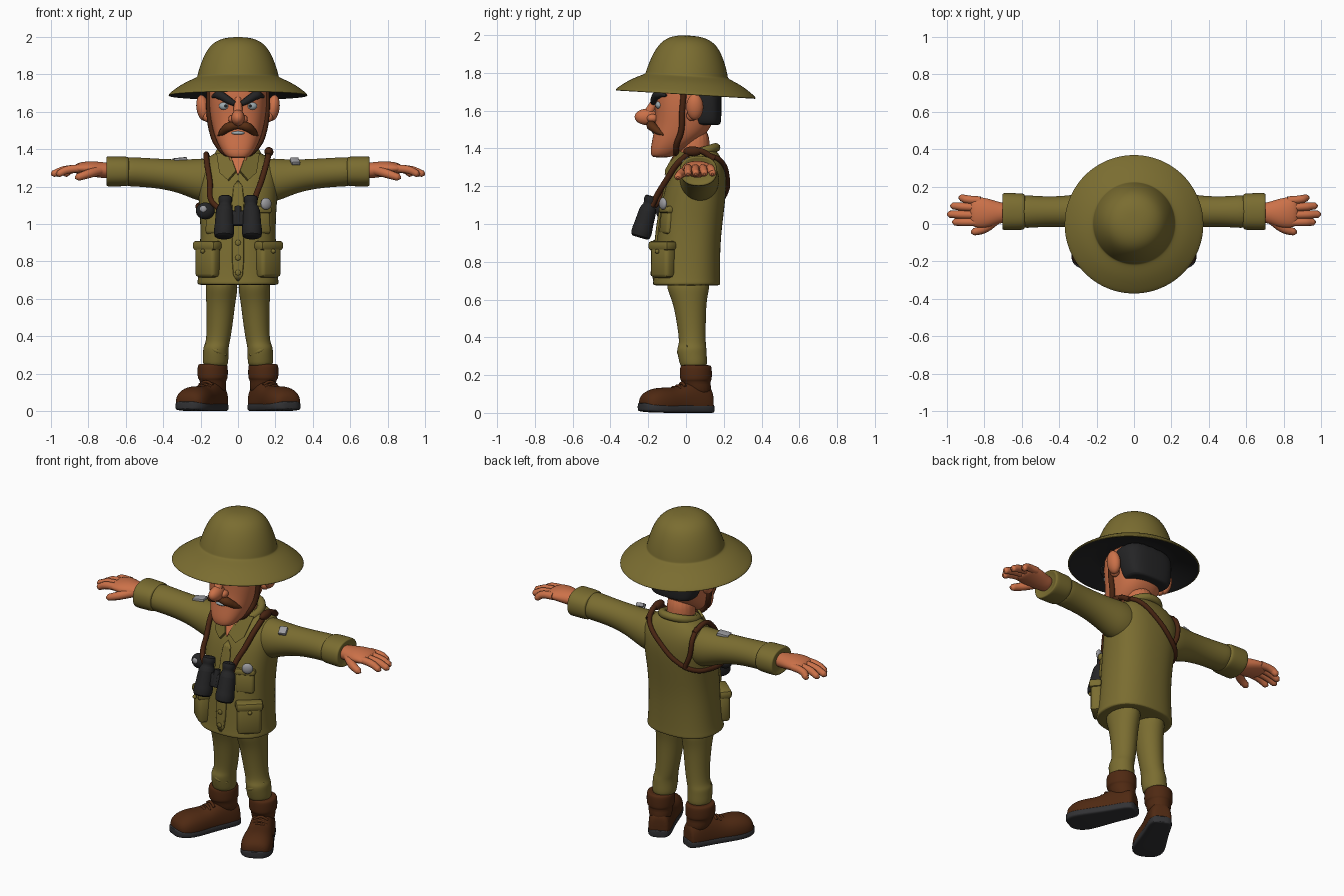
import bpy, bmesh, math
from mathutils import Vector


def material(name, rgb):
    m = bpy.data.materials.new(name)
    m.diffuse_color = (*rgb, 1)
    return m


OLIVE = material("olive cloth", (0.195, 0.152, 0.030))
SKIN = material("skin", (0.60, 0.165, 0.066))
BOOT = material("boot leather", (0.078, 0.022, 0.006))
STRAP = material("strap leather", (0.065, 0.018, 0.006))
BLACK = material("black", (0.018, 0.018, 0.019))
SOLE = material("dark rubber", (0.032, 0.032, 0.035))
SILVER = material("silver", (0.33, 0.33, 0.35))
TACHE = material("moustache brown", (0.10, 0.028, 0.007))
EYE = material("eye grey", (0.33, 0.40, 0.43))


def finish(name, bm, mat, sub=0, rot=None, loc=(0, 0, 0)):
    bmesh.ops.recalc_face_normals(bm, faces=bm.faces[:])
    me = bpy.data.meshes.new(name)
    bm.to_mesh(me)
    bm.free()
    ob = bpy.data.objects.new(name, me)
    bpy.context.collection.objects.link(ob)
    me.materials.append(mat)
    ob.location = loc
    if rot:
        ob.rotation_euler = rot
    if sub:
        ob.modifiers.new("smooth", "SUBSURF").levels = sub
        ob.modifiers["smooth"].render_levels = sub
    bpy.context.view_layer.objects.active = ob
    ob.select_set(True)
    bpy.ops.object.shade_smooth_by_angle(angle=math.radians(45))
    ob.select_set(False)
    return ob


def loft(name, axis, secs, mat, power=2.0, n=20, sub=2, low=None, rot=None, loc=(0, 0, 0)):
    """Superellipse rings (t, centre a, centre b, radius a, radius b) along an axis."""
    bm = bmesh.new()
    rings = []
    for t, ca, cb, ra, rb in secs:
        ring = []
        for i in range(n):
            c, s = math.cos(math.tau * i / n), math.sin(math.tau * i / n)
            a = ca + ra * math.copysign(abs(c) ** (2 / power), c)
            b = cb + rb * math.copysign(abs(s) ** (2 / power), s)
            p = {"X": (t, a, b), "Y": (a, t, b), "Z": (a, b, t)}[axis]
            if low is not None:
                p = (p[0], p[1], max(p[2], low))
            ring.append(bm.verts.new(p))
        rings.append(ring)
    for r, q in zip(rings, rings[1:]):
        for i in range(n):
            bm.faces.new((r[i], r[(i + 1) % n], q[(i + 1) % n], q[i]))
    bm.faces.new(rings[0])
    bm.faces.new(rings[-1])
    return finish(name, bm, mat, sub, rot, loc)


def ball(name, loc, r, mat, rot=None):
    bm = bmesh.new()
    bmesh.ops.create_uvsphere(bm, u_segments=20, v_segments=12, radius=1)
    bmesh.ops.scale(bm, vec=r, verts=bm.verts)
    return finish(name, bm, mat, 0, rot, loc)


def box(name, loc, size, mat, rot=None, bevel=0.012):
    bm = bmesh.new()
    bmesh.ops.create_cube(bm, size=1)
    bmesh.ops.scale(bm, vec=size, verts=bm.verts)
    bmesh.ops.bevel(bm, geom=bm.edges[:], offset=bevel, segments=2, affect="EDGES", profile=0.5)
    return finish(name, bm, mat, 0, rot, loc)


def plate(name, pts, thick, mat):
    """Flat polygon given thickness along its normal."""
    bm = bmesh.new()
    f = bm.faces.new([bm.verts.new(p) for p in pts])
    f.normal_update()
    d = f.normal * thick
    out = bmesh.ops.extrude_face_region(bm, geom=[f])
    bmesh.ops.translate(bm, vec=d, verts=[v for v in out["geom"] if isinstance(v, bmesh.types.BMVert)])
    return finish(name, bm, mat)


def tube(name, pts, r, mat, cyclic=False):
    """Round tube through points; a fourth value scales the radius."""
    cu = bpy.data.curves.new(name, "CURVE")
    cu.dimensions, cu.bevel_depth, cu.bevel_resolution = "3D", r, 3
    cu.use_fill_caps, cu.resolution_u = True, 6
    sp = cu.splines.new("BEZIER")
    sp.bezier_points.add(len(pts) - 1)
    for bp, p in zip(sp.bezier_points, pts):
        bp.co = p[:3]
        bp.radius = p[3] if len(p) > 3 else 1
        bp.handle_left_type = bp.handle_right_type = "AUTO"
    sp.use_cyclic_u = cyclic
    tmp = bpy.data.objects.new(name + "_curve", cu)
    bm = bmesh.new()
    me = tmp.to_mesh()
    bm.from_mesh(me)
    tmp.to_mesh_clear()
    bpy.data.objects.remove(tmp)
    return finish(name, bm, mat)


# Hat: crown, brim and black lining
hat = loft("hat", "Z", [(z, 0, 0, r, r) for r, z in (
    (0.03, 2.001), (0.09, 1.994), (0.152, 1.96), (0.194, 1.88), (0.217, 1.805), (0.219, 1.79), (0.226, 1.783),
    (0.29, 1.757), (0.35, 1.716), (0.377, 1.693), (0.372, 1.684), (0.34, 1.698), (0.24, 1.738), (0.2, 1.75), (0.02, 1.75))],
    OLIVE, n=28, rot=(-0.06, 0, 0), loc=(0, -0.103, 0))
hat.data.materials.append(BLACK)
for f in hat.data.polygons:
    if f.normal.z < -0.3 and Vector(f.center[:2]).length < 0.365:
        f.material_index = 1

# Head, hair and neck
loft("head", "Z", [(1.352, 0, -0.13, 0.04, 0.04), (1.36, 0, -0.125, 0.065, 0.06), (1.395, 0, -0.10, 0.092, 0.09),
                   (1.46, 0, -0.04, 0.124, 0.137), (1.53, 0, -0.01, 0.142, 0.155), (1.61, 0, -0.003, 0.156, 0.162),
                   (1.70, 0, -0.003, 0.156, 0.167), (1.77, 0, 0, 0.15, 0.16)], SKIN, power=2.4)
loft("hair", "Z", [(1.523, 0, 0.11, 0.11, 0.06), (1.528, 0, 0.11, 0.138, 0.075), (1.57, 0, 0.108, 0.153, 0.08),
                   (1.66, 0, 0.092, 0.165, 0.098), (1.76, 0, 0.06, 0.168, 0.125)], BLACK, power=3)
loft("neck", "Z", [(1.26, 0, 0.05, 0.08, 0.08), (1.36, 0, 0.045, 0.078, 0.08), (1.52, 0, 0.05, 0.09, 0.08)], SKIN)

# Face
ball("nose", (0, -0.208, 1.567), (0.036, 0.064, 0.043), SKIN)
tube("nose_bridge", [(0, -0.155, 1.67, 0.7), (0, -0.18, 1.62, 0.9), (0, -0.205, 1.58, 1)], 0.026, SKIN)
ball("mouth", (0, -0.165, 1.486), (0.036, 0.016, 0.010), EYE)
for s in (-1, 1):
    ball("nostril", (s * 0.03, -0.178, 1.56), (0.022, 0.03, 0.022), SKIN)
    ball("eye", (s * 0.07, -0.142, 1.63), (0.032, 0.02, 0.022), EYE)
    ball("pupil", (s * 0.064, -0.161, 1.63), (0.008, 0.004, 0.009), BLACK)
    tube("eyebrow", [(s * 0.018, -0.174, 1.642, 0.7), (s * 0.05, -0.168, 1.66, 1),
                     (s * 0.10, -0.144, 1.688, 1.2), (s * 0.138, -0.105, 1.68, 0.3)], 0.02, BLACK)
    tube("moustache", [(0, -0.185, 1.527, 0.8), (s * 0.045, -0.183, 1.52, 1.1), (s * 0.082, -0.15, 1.492, 0.8),
                       (s * 0.108, -0.12, 1.472, 0.15)], 0.024, TACHE)
    ball("ear", (s * 0.188, 0.047, 1.62), (0.034, 0.045, 0.07), SKIN, (0, s * 0.15, 0))
    ball("ear_lobe", (s * 0.165, 0.03, 1.575), (0.025, 0.028, 0.03), SKIN)
tube("chin_strap", [(x * s, y, z) for s, seq in ((-1, 1), (1, -1)) for x, y, z in
                    [(0.152, -0.008, 1.73), (0.153, -0.02, 1.6), (0.137, -0.026, 1.49), (0.106, -0.05, 1.42),
                     (0.05, -0.05, 1.372)][::seq]], 0.016, STRAP)

# Jacket body
loft("jacket", "Z", [(0.675, 0, 0.003, 0.19, 0.155), (0.675, 0, 0.003, 0.217, 0.178), (0.69, 0, 0.003, 0.22, 0.18),
                     (0.71, 0, 0.005, 0.214, 0.176), (0.90, 0, 0.012, 0.202, 0.17), (1.05, 0, 0.03, 0.203, 0.17),
                     (1.20, 0, 0.053, 0.218, 0.165), (1.29, 0, 0.07, 0.215, 0.142), (1.345, 0, 0.08, 0.18, 0.11),
                     (1.385, 0, 0.08, 0.115, 0.085), (1.395, 0, 0.075, 0.08, 0.07)], OLIVE, power=2.4, n=24)
tube("collar", [(0.098 * math.sin(a), 0.06 - 0.098 * math.cos(a), 1.375 - 0.03 * math.cos(a))
                for a in [math.tau * i / 10 for i in range(10)]], 0.024, OLIVE, True)
plate("open_neck", [(-0.055, -0.058, 1.365), (0, -0.108, 1.26), (0.055, -0.058, 1.365)], 0.006, SKIN)
loft("placket", "Z", [(0.68, 0, -0.172, 0.032, 0.012), (0.9, 0, -0.157, 0.032, 0.012),
                      (1.06, 0, -0.138, 0.032, 0.012), (1.24, 0, -0.095, 0.03, 0.012)], OLIVE, power=5, sub=1)
for z, y in ((0.74, -0.182), (0.82, -0.177), (0.90, -0.170)):
    ball("button", (0, y, z), (0.015, 0.006, 0.015), OLIVE)

for s in (-1, 1):
    # Collar wings and pockets
    plate("collar_wing", [(s * 0.05, -0.05, 1.395), (s * 0.115, -0.01, 1.375), (s * 0.10, -0.085, 1.275),
                          (s * 0.055, -0.105, 1.235), (s * 0.012, -0.112, 1.285)], 0.014 * s, OLIVE)
    r = (0, 0, s * 0.72)
    d = Vector((math.sin(0.72) * s, -math.cos(0.72), 0))
    base = Vector((s * 0.158, -0.118, 0))
    box("hip_pocket", base + d * 0.005 + Vector((0, 0, 0.80)), (0.135, 0.07, 0.17), OLIVE, r, 0.02)
    box("pocket_flap", base + d * 0.010 + Vector((0, 0, 0.885)), (0.155, 0.074, 0.05), OLIVE, r, 0.016)
    side = Vector((d.y, -d.x, 0))
    tip = base + d * 0.037 + Vector((0, 0, 0.865))
    plate("flap_point", [tip - side * 0.07, tip - Vector((0, 0, 0.035)), tip + side * 0.07], 0.01, OLIVE)
    ball("pocket_button", tip + d * 0.010 + Vector((0, 0, -0.01)), (0.012, 0.012, 0.012), OLIVE)
    box("chest_pocket", (s * 0.118, -0.10, 1.01), (0.11, 0.045, 0.13), OLIVE, (-0.1, 0, s * 0.4), 0.016)
    box("chest_flap", (s * 0.12, -0.102, 1.075), (0.12, 0.05, 0.04), OLIVE, (-0.15, 0, s * 0.4), 0.014)

    # Sleeve and cuff
    loft("sleeve", "X", [(s * x, y, z, a, b) for x, y, z, a, b in (
        (0.08, 0.07, 1.23, 0.10, 0.11), (0.18, 0.072, 1.232, 0.108, 0.122), (0.25, 0.07, 1.242, 0.098, 0.104),
        (0.34, 0.067, 1.26, 0.087, 0.086), (0.45, 0.066, 1.272, 0.08, 0.079), (0.56, 0.066, 1.279, 0.088, 0.079),
        (0.62, 0.066, 1.28, 0.09, 0.079))], OLIVE)
    loft("cuff", "X", [(s * x, 0.066, 1.281, a, a * 0.81) for x, a in (
        (0.58, 0.075), (0.585, 0.096), (0.60, 0.099), (0.68, 0.101), (0.70, 0.10), (0.705, 0.09), (0.69, 0.06))],
        OLIVE, power=2.3)

    # Hand
    loft("palm", "X", [(s * x, y, z, a, b) for x, y, z, a, b in (
        (0.67, 0.06, 1.285, 0.05, 0.042), (0.72, 0.06, 1.287, 0.057, 0.043), (0.78, 0.058, 1.295, 0.08, 0.042),
        (0.84, 0.063, 1.298, 0.084, 0.034), (0.88, 0.065, 1.293, 0.074, 0.022))], SKIN)
    for y0, y1, tipx in ((0.125, 0.14, 0.935), (0.088, 0.097, 0.98), (0.048, 0.052, 0.998), (0.01, 0.01, 0.97)):
        tube("finger", [(s * 0.82, y0, 1.298, 1), (s * (0.5 * tipx + 0.43), (y0 + y1) / 2, 1.288, 1),
                        (s * (tipx - 0.012), y1, 1.268, 0.85), (s * tipx, y1, 1.264, 0.3)], 0.022, SKIN)
    tube("thumb", [(s * 0.74, 0.02, 1.285, 1.2), (s * 0.80, -0.025, 1.268, 1.1),
                   (s * 0.855, -0.042, 1.25, 0.9), (s * 0.87, -0.044, 1.246, 0.3)], 0.022, SKIN)

    # Trouser leg
    loft("trouser_leg", "Z", [(z, s * x, y, a, b) for z, x, y, a, b in (
        (0.235, 0.12, 0.04, 0.06, 0.065), (0.26, 0.12, 0.04, 0.07, 0.074), (0.31, 0.119, 0.032, 0.068, 0.078),
        (0.345, 0.118, 0.03, 0.069, 0.079), (0.365, 0.108, 0.035, 0.064, 0.07), (0.45, 0.098, 0.03, 0.069, 0.075),
        (0.58, 0.092, 0.02, 0.078, 0.088), (0.64, 0.088, 0.012, 0.086, 0.108), (0.72, 0.087, 0.01, 0.087, 0.125))], OLIVE)
    tube("trouser_fold", [(s * 0.065, -0.01, 0.30, 0.4), (s * 0.12, -0.036, 0.325, 1), (s * 0.172, 0.01, 0.355, 0.6)],
         0.013, OLIVE)

    # Boot: shaft, turned collar, foot, sole and laces
    hip, turn = (s * 0.125, 0.073, 0), (0, 0, s * 0.46)
    loft("boot_shaft", "Z", [(0.08, 0, 0, 0.068, 0.07), (0.165, 0, -0.022, 0.068, 0.076), (0.172, 0, -0.022, 0.077, 0.084),
                             (0.185, 0, -0.023, 0.081, 0.087), (0.235, 0, -0.023, 0.081, 0.087), (0.254, 0, -0.023, 0.076, 0.082),
                             (0.252, 0, -0.023, 0.05, 0.05)], BOOT, rot=turn, loc=hip)
    loft("boot_foot", "Y", [(y, 0, 0.05, w, h - 0.05) for y, w, h in (
        (0.064, 0.04, 0.11), (0.055, 0.06, 0.14), (0, 0.068, 0.18), (-0.07, 0.07, 0.172), (-0.14, 0.077, 0.135),
        (-0.20, 0.088, 0.135), (-0.265, 0.092, 0.134), (-0.318, 0.08, 0.112), (-0.342, 0.045, 0.08))],
        BOOT, power=2.3, low=0.025, rot=turn, loc=hip)
    loft("boot_sole", "Y", [(y, 0, c, w, 0.022) for y, w, c in (
        (0.070, 0.03, 0.022), (0.064, 0.052, 0.022), (0.03, 0.07, 0.022), (-0.06, 0.07, 0.022), (-0.17, 0.085, 0.022),
        (-0.26, 0.096, 0.023), (-0.312, 0.084, 0.027), (-0.342, 0.057, 0.031), (-0.35, 0.03, 0.033))],
        SOLE, power=5, sub=1, rot=turn, loc=hip)
    for y, z in ((-0.105, 0.158), (-0.13, 0.144), (-0.155, 0.136)):
        lace = tube("lace", [(-0.04, y, z - 0.018), (0, y, z), (0.04, y, z - 0.018)], 0.008, BOOT)
        lace.location, lace.rotation_euler = hip, turn

    # Binocular barrel
    loft("binocular_barrel", "Z", [(z, s * x, 0, q, q) for z, x, q in (
        (0.114, 0.068, 0.02), (0.116, 0.068, 0.038), (0.084, 0.068, 0.038), (0.074, 0.068, 0.032), (0.058, 0.07, 0.034),
        (0.048, 0.072, 0.048), (-0.05, 0.074, 0.05), (-0.06, 0.074, 0.055), (-0.114, 0.075, 0.056), (-0.115, 0.075, 0.03))],
        BLACK, sub=1, rot=(-0.28, 0, 0), loc=(0, -0.212, 1.038))

# Shoulder badges, one facing up and one facing forward
box("left_badge", (0.305, 0.005, 1.335), (0.045, 0.05, 0.022), SILVER, (0.55, 0, 0.3), 0.004)
box("right_badge", (-0.31, 0.07, 1.345), (0.07, 0.055, 0.018), SILVER, (0, -0.1, 0.2), 0.004)

box("binocular_bridge", (0, -0.212, 1.03), (0.08, 0.035, 0.08), BLACK, (-0.28, 0, 0), 0.008)
loft("focus_wheel", "Z", [(-0.04, 0, 0, 0.018, 0.018), (0.05, 0, 0, 0.018, 0.018)], BLACK, sub=0,
     rot=(-0.28, 0, 0), loc=(0, -0.212, 1.045))

# Straps over the shoulders and around the back
tube("right_front_strap", [(0.155, 0.15, 1.345), (0.165, 0.06, 1.388), (0.155, -0.03, 1.335), (0.125, -0.105, 1.23),
                           (0.09, -0.165, 1.13), (0.085, -0.19, 1.08)], 0.016, STRAP)
ball("strap_pad", (0.165, 0.035, 1.385), (0.024, 0.05, 0.026), STRAP)
tube("left_front_strap", [(-0.16, 0.15, 1.34), (-0.17, 0.06, 1.372), (-0.165, -0.025, 1.32), (-0.15, -0.095, 1.22),
                          (-0.145, -0.14, 1.13), (-0.10, -0.18, 1.08)], 0.015, STRAP)
tube("back_strap", [(0.16, 0.12, 1.365), (0.12, 0.182, 1.335), (0.02, 0.217, 1.25), (-0.09, 0.207, 1.16),
                    (-0.17, 0.157, 1.115), (-0.21, 0.06, 1.10), (-0.203, -0.05, 1.085), (-0.17, -0.11, 1.075)], 0.014, STRAP)
tube("left_back_strap", [(-0.16, 0.12, 1.36), (-0.165, 0.172, 1.31), (-0.16, 0.19, 1.22), (-0.13, 0.195, 1.14)], 0.014, STRAP)

# Compass on one side, medal on the other
ball("compass", (-0.175, -0.125, 1.07), (0.05, 0.035, 0.045), BLACK)
ball("compass_face", (-0.185, -0.156, 1.08), (0.019, 0.008, 0.017), SILVER)
ball("medal", (0.15, -0.122, 1.108), (0.032, 0.016, 0.032), SILVER, (0, 0, 0.5))
